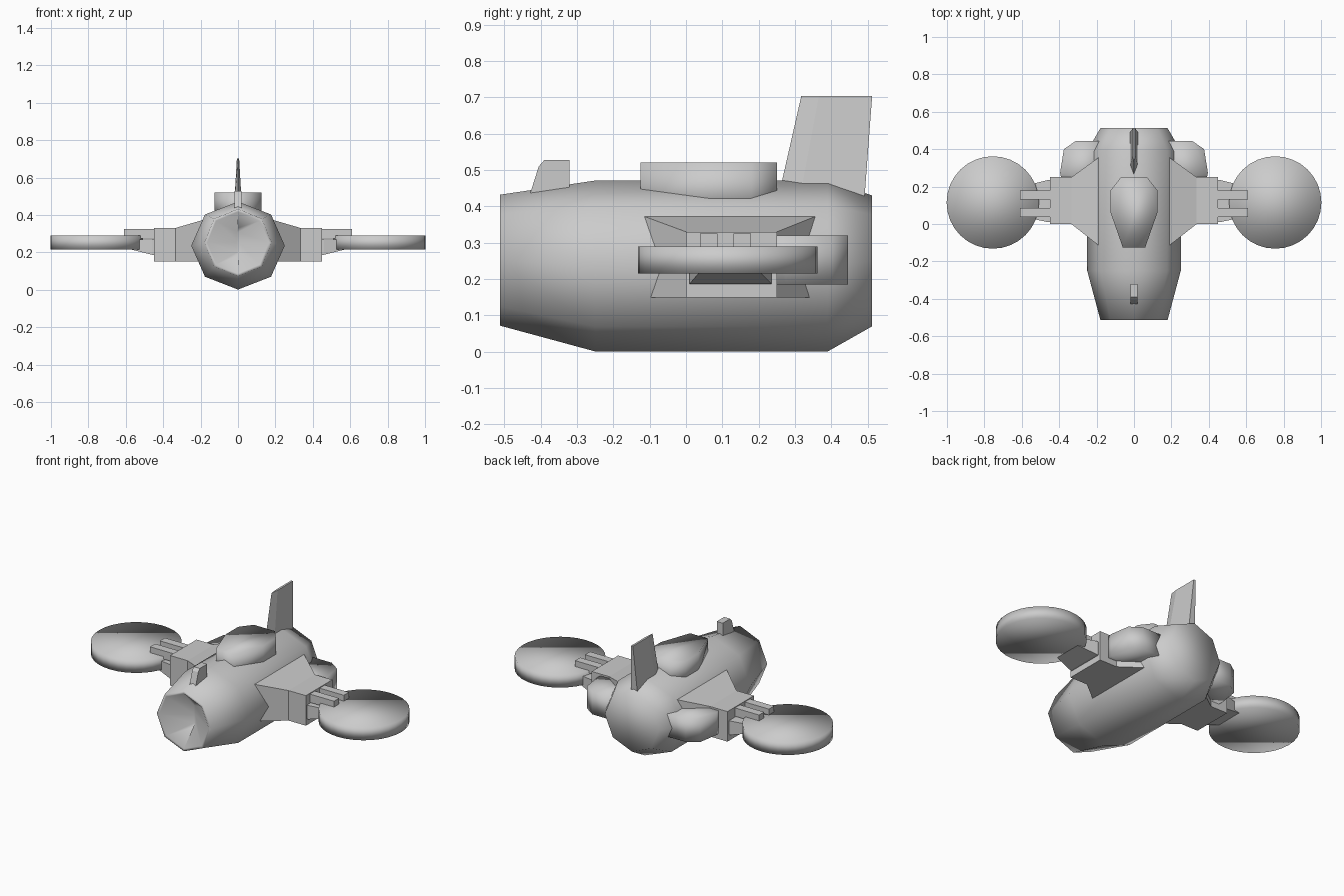
import bpy, bmesh, math

if "Cube" in bpy.data.objects:
    bpy.data.objects.remove(bpy.data.objects["Cube"])


def finish(bm, name, mirror=False, smooth=True):
    bmesh.ops.recalc_face_normals(bm, faces=bm.faces)
    for f in bm.faces:
        f.smooth = smooth
    me = bpy.data.meshes.new(name)
    bm.to_mesh(me)
    bm.free()
    ob = bpy.data.objects.new(name, me)
    bpy.context.collection.objects.link(ob)
    if mirror:
        ob.modifiers.new("Mirror", 'MIRROR').use_axis[0] = True
        ob.modifiers["Mirror"].use_mirror_merge = False
    return ob


def loft(name, rings, **kw):
    """Skin a list of equal-sized point rings and cap both ends."""
    bm = bmesh.new()
    vs = [[bm.verts.new(p) for p in r] for r in rings]
    n = len(rings[0])
    for a, b in zip(vs, vs[1:]):
        for i in range(n):
            j = (i + 1) % n
            bm.faces.new((a[i], a[j], b[j], b[i]))
    bm.faces.new(vs[0])
    bm.faces.new(vs[-1])
    return finish(bm, name, **kw)


def prism(name, outline, z0, z1, **kw):
    return loft(name, [[(x, y, z) for x, y in outline] for z in (z0, z1)], **kw)


def octagon(y, rx, rz, zc):
    return [(rx * math.sin(k * math.pi / 4), y, zc + rz * math.cos(k * math.pi / 4))
            for k in range(8)]


def rect_x(x, y0, y1, z0, z1):
    return [(x, y0, z0), (x, y1, z0), (x, y1, z1), (x, y0, z1)]


# Eight-sided hull with a recessed nose intake narrowing to a vertical slit
loft("hull", [octagon(*a) for a in (
    (-0.41, 0.003, 0.075, 0.255),
    (-0.512, 0.165, 0.165, 0.252),
    (-0.512, 0.18, 0.18, 0.252),
    (-0.25, 0.25, 0.235, 0.236),
    (0.39, 0.25, 0.235, 0.236),
    (0.512, 0.18, 0.18, 0.25))])

# Raised housing on top
half = [(0.06, -0.125), (0.125, 0.06), (0.125, 0.18), (0.07, 0.25)]
prism("top_housing", half + [(-x, y) for x, y in reversed(half)], 0.38, 0.52)

# Small sensor on the nose
sensor = [(-0.44, 0.40), (-0.405, 0.51), (-0.39, 0.527), (-0.32, 0.527), (-0.32, 0.40)]
loft("nose_sensor", [[(x, y, z) for y, z in sensor] for x in (-0.02, 0.02)], smooth=False)

# Tail fin, thinner towards the tip
def fin_ring(y0, y1, w, z0, z1):
    m = y0 + (y1 - y0) * 0.25
    return [(0, y0, z0), (w, m, z0 + (z1 - z0) * 0.25), (w, y1, z1),
            (-w, y1, z1), (-w, m, z0 + (z1 - z0) * 0.25)]

loft("tail_fin", [fin_ring(0.255, 0.49, 0.022, 0.43, 0.41),
                  fin_ring(0.317, 0.512, 0.006, 0.703, 0.703)], smooth=False)

# Wing stubs flaring into the hull
loft("wing_stub", [rect_x(0.17, -0.13, 0.37, 0.15, 0.378),
                   rect_x(0.335, 0.0, 0.25, 0.15, 0.33),
                   rect_x(0.45, 0.0, 0.25, 0.15, 0.33)], mirror=True, smooth=False)

# Pylons carrying the discs
loft("pylon", [rect_x(0.43, 0.01, 0.235, 0.185, 0.27),
               rect_x(0.46, 0.01, 0.235, 0.187, 0.27),
               rect_x(0.60, 0.04, 0.20, 0.222, 0.265)], mirror=True, smooth=False)

# Paired rods above each pylon
for i, y in enumerate((0.062, 0.155)):
    loft("rod_%d" % (i + 1), [rect_x(x, y - 0.024, y + 0.024, 0.275, 0.325)
                              for x in (0.43, 0.61)], mirror=True, smooth=False)

# Round lift discs
circle = [(0.755 + 0.247 * math.cos(k * math.pi / 16), 0.115 + 0.247 * math.sin(k * math.pi / 16))
          for k in range(32)]
prism("lift_disc", circle, 0.215, 0.29, mirror=True)

# Rear side pods
prism("side_pod", [(0.15, 0.445), (0.31, 0.445), (0.375, 0.40), (0.395, 0.275),
                   (0.385, 0.22), (0.15, 0.22)], 0.185, 0.32, mirror=True)
